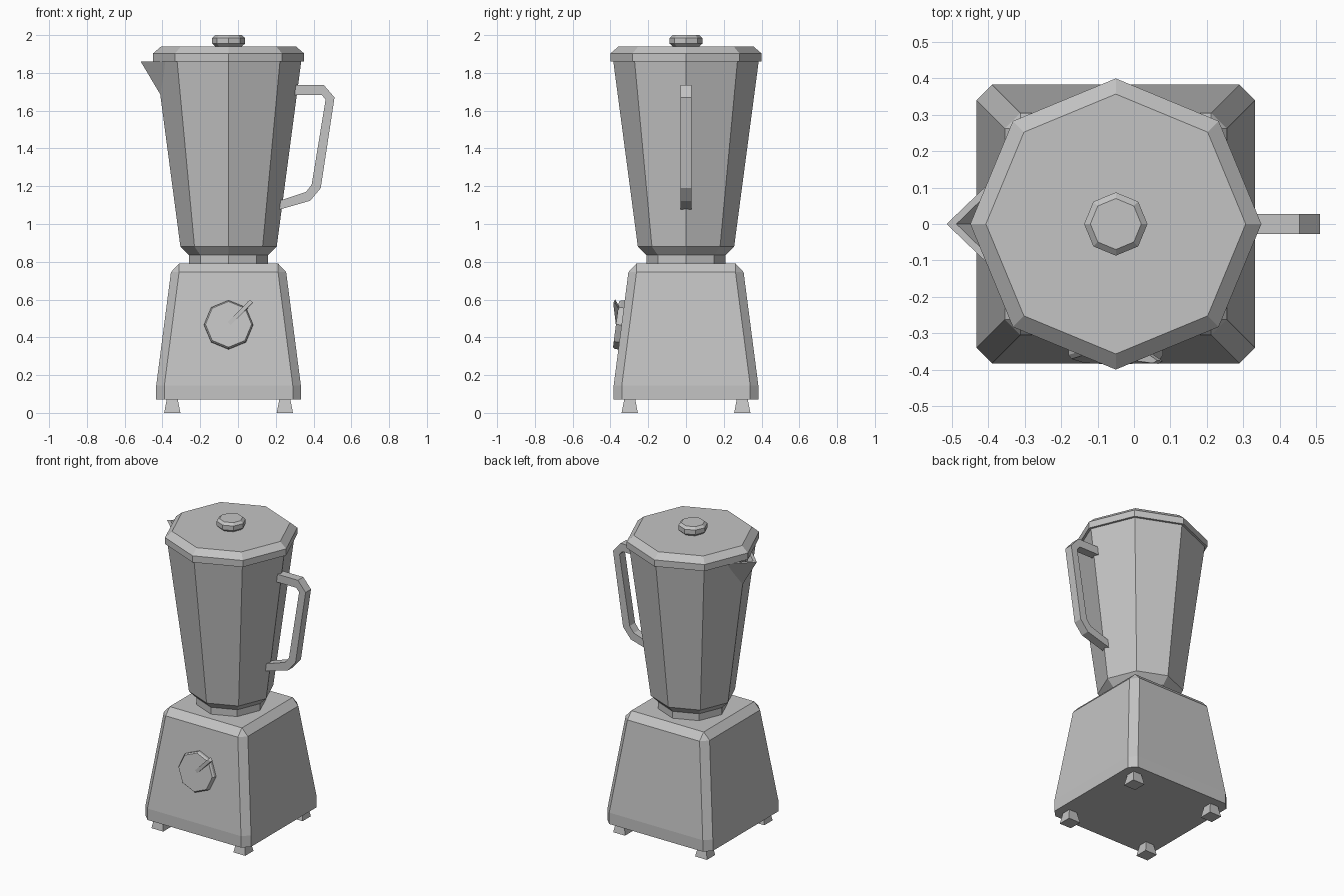
import bpy, bmesh
from math import sin, cos, pi, atan2
from mathutils import Vector, Matrix

cube = bpy.data.objects.get("Cube")
if cube:
    bpy.data.objects.remove(cube, do_unlink=True)

CX = -0.05  # axis of the body and jar

grey = bpy.data.materials.new("plain grey")
grey.use_nodes = True
grey.diffuse_color = (0.55, 0.55, 0.55, 1)
grey.node_tree.nodes["Principled BSDF"].inputs["Base Color"].default_value = (0.55, 0.55, 0.55, 1)


def build(name, verts, faces, matrix=None):
    """Flat-shaded object with outward normals."""
    bm = bmesh.new()
    vs = [bm.verts.new(v) for v in verts]
    for f in faces:
        bm.faces.new([vs[i] for i in f])
    bmesh.ops.remove_doubles(bm, verts=bm.verts, dist=0.0005)
    bmesh.ops.recalc_face_normals(bm, faces=bm.faces)
    if matrix:
        bm.transform(matrix)
    mesh = bpy.data.meshes.new(name)
    bm.to_mesh(mesh)
    bm.free()
    mesh.materials.append(grey)
    obj = bpy.data.objects.new(name, mesh)
    bpy.context.collection.objects.link(obj)
    return obj


def loft(name, rings, matrix=None):
    """Closed solid through rings that share a point count."""
    n = len(rings[0])
    faces = [tuple(range(n)), tuple(range((len(rings) - 1) * n, len(rings) * n))]
    for r in range(len(rings) - 1):
        for i in range(n):
            j = (i + 1) % n
            faces.append((r * n + i, r * n + j, (r + 1) * n + j, (r + 1) * n + i))
    return build(name, [p for ring in rings for p in ring], faces, matrix)


def octagon(r, z):
    return [(r * cos(i * pi / 4), r * sin(i * pi / 4), z) for i in range(8)]


def turned(name, profile, matrix):
    return loft(name, [octagon(r, z) for r, z in profile], matrix)


def cut_square(h, c, z):
    """Square of half size h with corners cut by c."""
    k = h - c
    return [(h, -k, z), (h, k, z), (k, h, z), (-k, h, z),
            (-h, k, z), (-h, -k, z), (-k, -h, z), (k, -h, z)]


axis = Matrix.Translation((CX, 0, 0))

# motor base with cut corners
loft("motor_base", [cut_square(0.383, 0.043, 0.07), cut_square(0.383, 0.043, 0.145),
                    cut_square(0.305, 0.043, 0.745)] + [cut_square(0.263, 0.0012, 0.79)], axis)

# feet, wider at the floor
for sx, side in ((1, "left"), (-1, "right")):
    for sy, end in ((-1, "front"), (1, "back")):
        place = Matrix.Translation((CX + sx * 0.298, sy * 0.298, 0))
        loft(f"foot_{end}_{side}", [cut_square(0.043, 0, 0)[::2], cut_square(0.029, 0, 0.072)[::2]], place)

# neck, jar, lid and lid knob
turned("neck", [(0.21, 0.785), (0.21, 0.836)], axis)
turned("jar", [(0.21, 0.835), (0.255, 0.88), (0.385, 1.862)], axis)
turned("lid", [(0.40, 1.86), (0.40, 1.903), (0.357, 1.94)], axis)
turned("lid_knob", [(0.068, 1.938), (0.087, 1.955), (0.087, 1.985), (0.07, 2.0)], axis)

# open pouring spout: outer and inner V walls joined by a rim
build("spout",
      [(-0.515, 0, 1.86), (-0.385, 0.125, 1.86), (-0.385, -0.125, 1.86), (-0.408, 0, 1.68),
       (-0.488, 0, 1.86), (-0.385, 0.1, 1.86), (-0.385, -0.1, 1.86), (-0.408, 0, 1.72)],
      [(0, 1, 3), (0, 3, 2), (4, 7, 5), (4, 6, 7),
       (0, 4, 5, 1), (0, 2, 6, 4), (1, 5, 7, 3), (2, 3, 7, 6)])

# handle: side outline given as matching outer and inner points
outer = [(0.295, 1.735), (0.455, 1.735), (0.511, 1.67), (0.438, 1.19), (0.382, 1.123), (0.215, 1.075)]
inner = [(0.295, 1.683), (0.443, 1.683), (0.464, 1.66), (0.39, 1.208), (0.36, 1.17), (0.215, 1.122)]
loft("handle", [[(ox, -0.028, oz), (ox, 0.028, oz), (ix, 0.028, iz), (ix, -0.028, iz)]
                for (ox, oz), (ix, iz) in zip(outer, inner)])

# control dial, lying on the sloping front face
slope = atan2(0.078, 0.6)
dial = Matrix.Translation((CX, -0.342, 0.465)) @ Matrix.Rotation(pi / 2 - slope, 4, "X")
turned("dial", [(0.13, -0.01), (0.13, 0.018), (0.122, 0.029)], dial)

# wedge pointer rising from the dial centre to its rim
side = [(-0.01, 0.026), (0.13, 0.026), (0.172, 0.05), (0.155, 0.056)]
loft("dial_pointer", [[(u, w, h) for u, h in side] for w in (-0.011, 0.011)],
     dial @ Matrix.Rotation(pi / 4, 4, "Z"))
